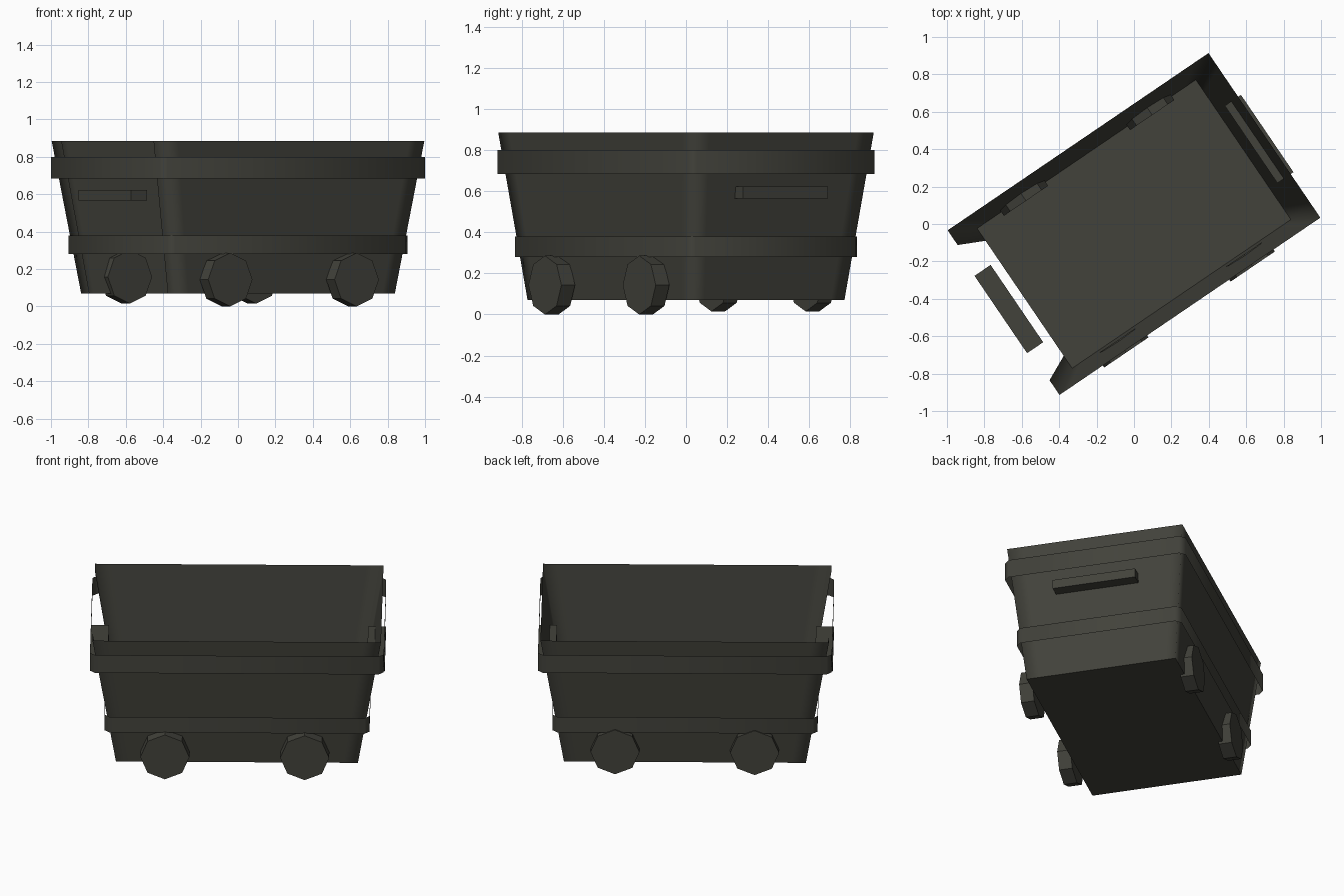
import bpy, bmesh, math
from mathutils import Matrix

if "Cube" in bpy.data.objects:
    bpy.data.objects.remove(bpy.data.objects["Cube"])

TURN = Matrix.Rotation(math.radians(34.2), 4, 'Z')   # the cart stands turned on the ground

iron = bpy.data.materials.new("dark_iron")
iron.diffuse_color = (0.0545, 0.0545, 0.0437, 1)
iron.use_nodes = True
iron.node_tree.nodes["Principled BSDF"].inputs["Base Color"].default_value = iron.diffuse_color


def finish(name, bm, smooth=False):
    bm.transform(TURN)
    for f in bm.faces:
        f.smooth = smooth
    me = bpy.data.meshes.new(name)
    bm.to_mesh(me)
    bm.free()
    me.materials.append(iron)
    ob = bpy.data.objects.new(name, me)
    bpy.context.collection.objects.link(ob)
    return ob


def ring(l, w, c, sharp):
    """Outline of a rectangle with points c away from each corner, plus the corner if sharp."""
    pts = []
    for sx, sy in ((1, 1), (-1, 1), (-1, -1), (1, -1)):
        a, b = (sx * l, sy * (w - c)), (sx * (l - c), sy * w)
        if sx * sy < 0:
            a, b = b, a
        pts += [a, (sx * l, sy * w), b] if sharp else [a, b]
    return pts


def strip(name, low, high, skip=()):
    """Open wall between two (outline, height) rings."""
    bm = bmesh.new()
    rows = [[bm.verts.new((x, y, z)) for x, y in pts] for pts, z in (low, high)]
    n = len(rows[0])
    for i in range(n):
        if i not in skip:
            j = (i + 1) % n
            bm.faces.new((rows[0][i], rows[0][j], rows[1][j], rows[1][i]))
    loose = [v for v in bm.verts if not v.link_faces]
    bmesh.ops.delete(bm, geom=loose, context='VERTS')
    return finish(name, bm, True)


def box(name, x0, x1, y0, y1, z0, z1):
    bm = bmesh.new()
    bmesh.ops.create_cube(bm, size=1)
    bm.transform(Matrix.Translation(((x0 + x1) / 2, (y0 + y1) / 2, (z0 + z1) / 2))
                 @ Matrix.Diagonal((x1 - x0, y1 - y0, z1 - z0, 1)))
    return finish(name, bm)


def wheel(name, x, y, z):
    bm = bmesh.new()
    bmesh.ops.create_cone(bm, cap_ends=True, segments=8, radius1=0.143, radius2=0.143, depth=0.08)
    bm.transform(Matrix.Translation((x, y, z)) @ Matrix.Rotation(math.pi / 2, 4, 'X'))
    return finish(name, bm)


# flared thin tub, with one end panel open (the segment between the two -x corners)
strip("tub_walls", (ring(0.707, 0.452, 0.08, True), 0.07),
      (ring(0.843, 0.532, 0.095, True), 0.885), skip=(5,))

# floor plate
bm = bmesh.new()
bm.faces.new([bm.verts.new((x, y, 0.07)) for x, y in
              ((0.707, 0.452), (-0.707, 0.452), (-0.707, -0.452), (0.707, -0.452))])
finish("tub_floor", bm)

# two upright bands running all the way round
for name, l, w, z0, z1 in (("upper_band", 0.858, 0.548, 0.685, 0.80),
                           ("lower_band", 0.775, 0.50, 0.28, 0.38)):
    o = ring(l, w, 0.03, False)
    strip(name, (o, z0), (o, z1))

# end handles
box("handle_closed_end", 0.757, 0.861, -0.25, 0.25, 0.565, 0.622)
box("handle_open_end", -0.861, -0.757, -0.25, 0.25, 0.565, 0.622)

# wheels, near side and far side
for i, x in enumerate((-0.42, 0.397)):
    wheel("near_wheel_%d" % i, x, -0.505, 0.143)
for i, x in enumerate((-0.408, 0.408)):
    wheel("far_wheel_%d" % i, x, 0.467, 0.158)
